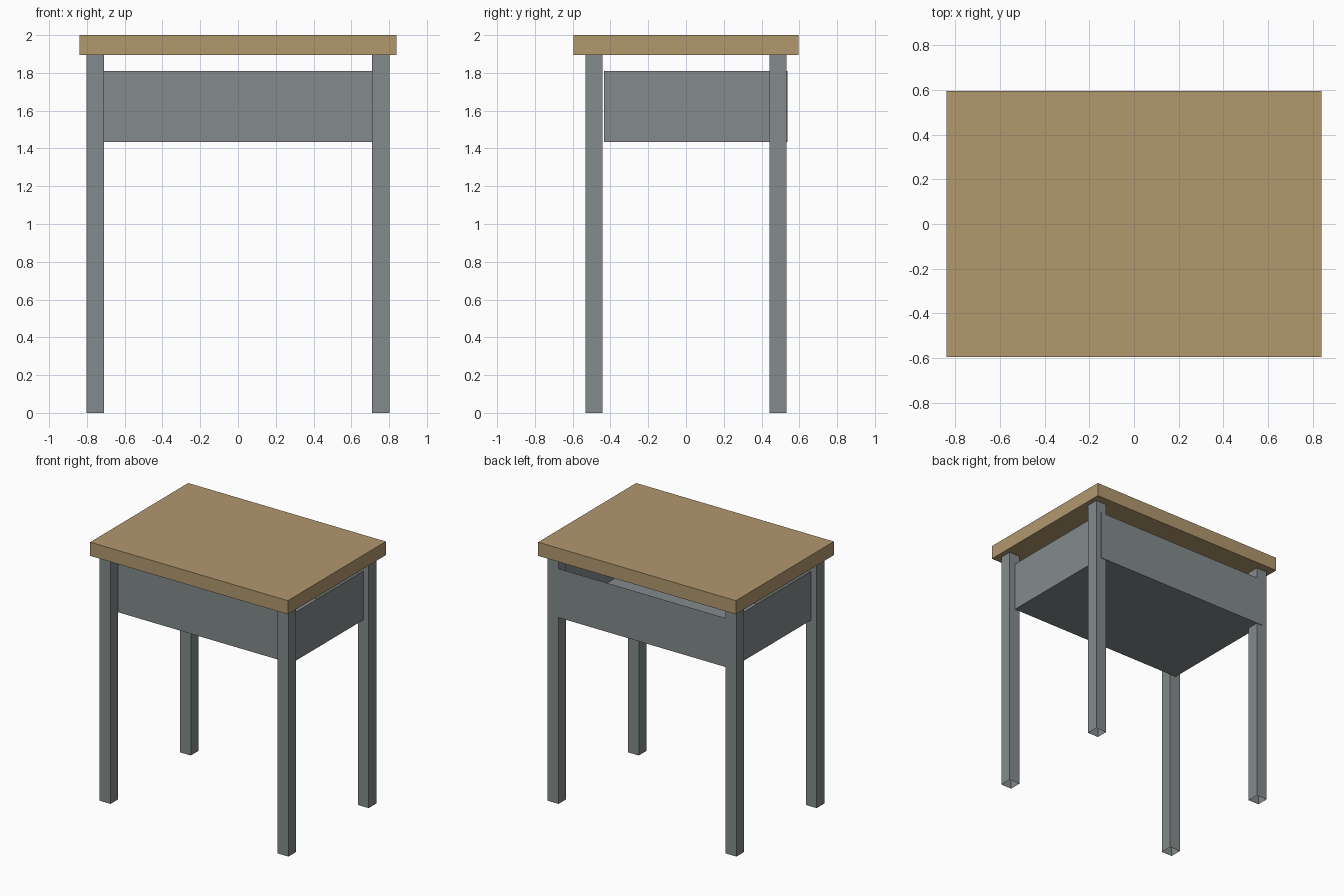
import bpy
import bmesh
from mathutils import Vector

# Remove the default object
if "Cube" in bpy.data.objects:
    bpy.data.objects.remove(bpy.data.objects["Cube"], do_unlink=True)


def make_material(name, rgb):
    mat = bpy.data.materials.new(name)
    mat.use_nodes = True
    color = (*rgb, 1.0)
    mat.diffuse_color = color
    bsdf = mat.node_tree.nodes["Principled BSDF"]
    bsdf.inputs["Base Color"].default_value = color
    bsdf.inputs["Roughness"].default_value = 0.8
    return mat


def make_box(name, low, high, mat, open_ends=()):
    """Flat-shaded box; open_ends lists z directions (1 top, -1 bottom) left open."""
    low, high = Vector(low), Vector(high)
    bm = bmesh.new()
    bmesh.ops.create_cube(bm, size=1)
    for v in bm.verts:
        v.co = (low + high) / 2 + v.co * (high - low)
    bm.normal_update()
    removed = [f for f in bm.faces if round(f.normal.z) in open_ends]
    bmesh.ops.delete(bm, geom=removed, context='FACES')
    mesh = bpy.data.meshes.new(name)
    bm.to_mesh(mesh)
    bm.free()
    mesh.materials.append(mat)
    obj = bpy.data.objects.new(name, mesh)
    bpy.context.collection.objects.link(obj)
    return obj


wood = make_material("tan wood", (0.445, 0.314, 0.156))
metal = make_material("grey metal", (0.227, 0.254, 0.262))

# Table top
make_box("desk_top", (-0.84, -0.595, 1.895), (0.84, 0.595, 2.0), wood)

# Storage tray: thin sheet, open at the top
make_box("storage_tray", (-0.757, -0.435, 1.434), (0.757, 0.537, 1.81), metal, (1,))

# Four square tube legs, open at their ends
leg_top, leg_half = 1.895, 0.046
for side, x in (("right", -0.756), ("left", 0.756)):
    for end, y in (("front", -0.487), ("back", 0.487)):
        make_box(f"{end}_{side}_leg",
                 (x - leg_half, y - leg_half, 0),
                 (x + leg_half, y + leg_half, leg_top), metal, (1, -1))
